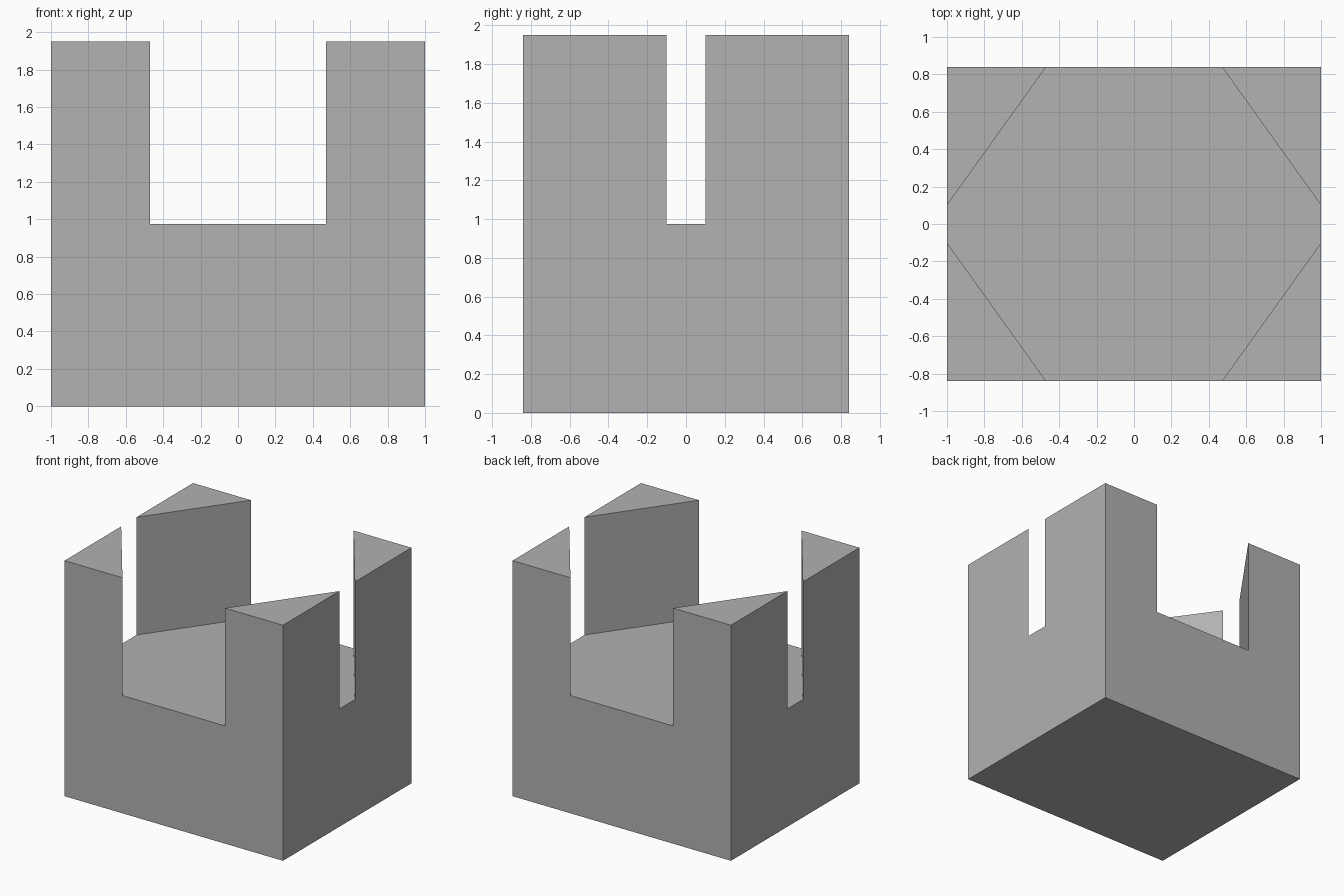
import bpy
import bmesh

# Remove the default cube
cube = bpy.data.objects.get("Cube")
if cube:
    bpy.data.objects.remove(cube, do_unlink=True)

HALF_X, HALF_Y = 1.0, 0.84      # block half sizes
GAP_X, GAP_Y = 0.47, 0.10       # half widths of the openings
FLOOR, TOP = 0.975, 1.95        # floor height and post height

# Single grey material
grey = bpy.data.materials.new("plain_grey")
grey.use_nodes = True
colour = (0.445, 0.445, 0.445, 1.0)
grey.diffuse_color = colour
grey.node_tree.nodes["Principled BSDF"].inputs["Base Color"].default_value = colour

bm = bmesh.new()


def extrude_up(faces, height):
    """Raise faces with walls around them and return the raised faces."""
    geom = bmesh.ops.extrude_face_region(bm, geom=faces)["geom"]
    verts = [g for g in geom if isinstance(g, bmesh.types.BMVert)]
    bmesh.ops.translate(bm, verts=verts, vec=(0, 0, height))
    return [g for g in geom if isinstance(g, bmesh.types.BMFace)]


# Plan: an eight-sided floor with a triangle in each corner
corners, floor_ring = [], []
for sx, sy in ((1, 1), (-1, 1), (-1, -1), (1, -1)):
    side = bm.verts.new((sx * HALF_X, sy * GAP_Y, 0))
    end = bm.verts.new((sx * GAP_X, sy * HALF_Y, 0))
    tip = bm.verts.new((sx * HALF_X, sy * HALF_Y, 0))
    pair = [side, end] if sx * sy > 0 else [end, side]
    floor_ring += pair
    corners.append(bm.faces.new([pair[0], tip, pair[1]]))
bm.faces.new(floor_ring)

# Lower block, then the four corner posts
raised = extrude_up(bm.faces[:], FLOOR)
extrude_up([f for f in raised if len(f.verts) == 3], TOP - FLOOR)

# Close the underside and merge coplanar faces
bmesh.ops.holes_fill(bm, edges=[e for e in bm.edges if e.is_boundary], sides=0)
bmesh.ops.recalc_face_normals(bm, faces=bm.faces[:])
bmesh.ops.dissolve_limit(bm, angle_limit=0.01, verts=bm.verts[:], edges=bm.edges[:])

mesh = bpy.data.meshes.new("corner_post_block")
bm.to_mesh(mesh)
bm.free()
mesh.materials.append(grey)
block = bpy.data.objects.new("corner_post_block", mesh)
bpy.context.collection.objects.link(block)
